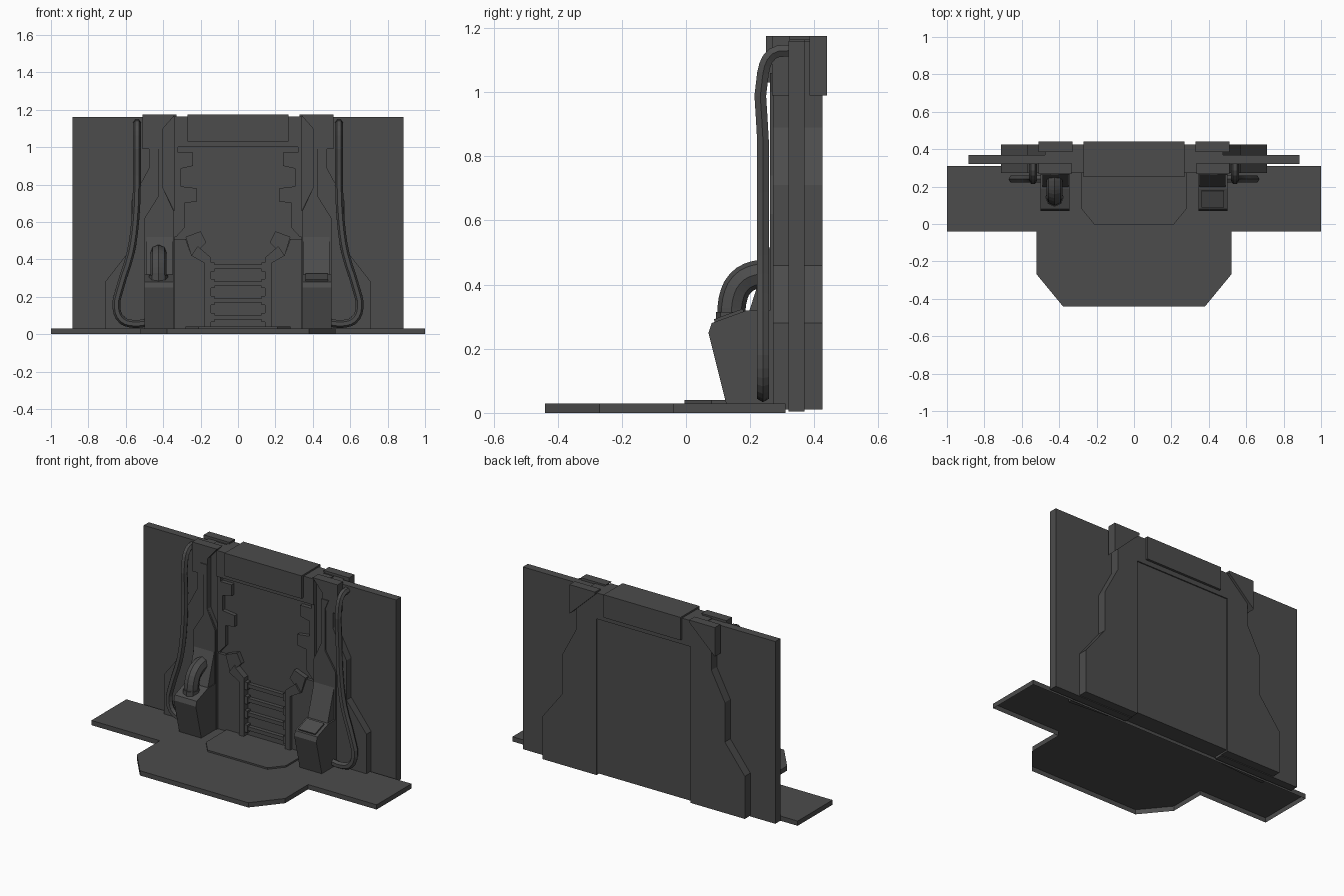
import bpy, bmesh, math
from mathutils import Vector

if "Cube" in bpy.data.objects:
    bpy.data.objects.remove(bpy.data.objects["Cube"])

grey = bpy.data.materials.new("dark grey")
grey.diffuse_color = (0.072, 0.072, 0.072, 1)
grey.use_nodes = True
grey.node_tree.nodes["Principled BSDF"].inputs["Base Color"].default_value = grey.diffuse_color


def prism(name, pts, lo, hi, axis="y", mirror=False, open_bottom=False):
    """Extrude a 2D outline: axis y takes (x,z), z takes (x,y), x takes (y,z)."""
    def place(p, d):
        return {"y": (p[0], d, p[1]), "z": (p[0], p[1], d), "x": (d, p[0], p[1])}[axis]
    bm = bmesh.new()
    for s in ((1, -1) if mirror else (1,)):
        a = [bm.verts.new(Vector(place(p, lo)) * Vector((1, 1, 1)).length / math.sqrt(3)) for p in pts]
        b = [bm.verts.new(place(p, hi)) for p in pts]
        if s < 0:
            for v in a + b:
                v.co.x = -v.co.x
        n = len(pts)
        if not open_bottom:
            bm.faces.new(a)
        bm.faces.new(b)
        for i in range(n):
            bm.faces.new((a[i], a[(i + 1) % n], b[(i + 1) % n], b[i]))
    bmesh.ops.recalc_face_normals(bm, faces=bm.faces[:])
    me = bpy.data.meshes.new(name)
    bm.to_mesh(me)
    bm.free()
    me.materials.append(grey)
    ob = bpy.data.objects.new(name, me)
    bpy.context.collection.objects.link(ob)
    return ob


def box(name, x0, x1, y0, y1, z0, z1, mirror=False):
    return prism(name, [(x0, z0), (x1, z0), (x1, z1), (x0, z1)], y0, y1, "y", mirror)


def tube(name, pts, radius, res):
    """Sweep a low-poly round section along a smooth path."""
    cu = bpy.data.curves.new(name, "CURVE")
    cu.dimensions = "3D"
    cu.bevel_depth, cu.bevel_resolution, cu.resolution_u = radius, res, 3
    cu.use_fill_caps = True
    sp = cu.splines.new("BEZIER")
    sp.bezier_points.add(len(pts) - 1)
    for bp, p in zip(sp.bezier_points, pts):
        bp.co = p
        bp.handle_left_type = bp.handle_right_type = "AUTO"
    tmp = bpy.data.objects.new(name + "_path", cu)
    bpy.context.collection.objects.link(tmp)
    bpy.context.view_layer.update()
    me = bpy.data.meshes.new_from_object(tmp.evaluated_get(bpy.context.evaluated_depsgraph_get()))
    bpy.data.objects.remove(tmp)
    me.materials.clear()
    me.materials.append(grey)
    for p in me.polygons:
        p.use_smooth = False
    ob = bpy.data.objects.new(name, me)
    bpy.context.collection.objects.link(ob)


# Floor: open-bottomed platform with a chamfered step plate
half = [(0.38, -0.44), (0.52, -0.27), (0.52, -0.04), (1, -0.04), (1, 0.31)]
prism("floor", half + [(-x, y) for x, y in reversed(half)], 0.0, 0.03, "z", open_bottom=True)
half = [(0.21, -0.005), (0.28, 0.08), (0.28, 0.30)]
prism("step_plate", half + [(-x, y) for x, y in reversed(half)], 0.03, 0.04, "z")

# Main wall and door slab
box("wall_panel", 0.33, 0.885, 0.32, 0.37, 0.005, 1.16, True)
box("door_slab", -0.34, 0.34, 0.305, 0.418, 0.02, 1.03)

# Pillars on both faces of the wall
outer = [(0.71, 0.01), (0.71, 0.28), (0.57, 0.46), (0.57, 0.71), (0.475, 0.89), (0.475, 1.16)]
prism("back_pillar", [(0.33, 0.01)] + outer + [(0.33, 1.16)], 0.37, 0.425, "y", True)
prism("front_pillar", [(0.34, 0.03)] + outer + [(0.40, 1.16), (0.40, 0.78), (0.34, 0.66)],
      0.272, 0.32, "y", True)
prism("front_pillar_rib", [(0.345, 0.1), (0.5, 0.1), (0.5, 0.62), (0.425, 0.74), (0.425, 1.0),
                           (0.45, 1.06), (0.40, 1.06), (0.40, 0.78), (0.345, 0.66)],
      0.262, 0.272, "y", True)
box("inner_jamb", 0.33, 0.41, 0.30, 0.37, 0.02, 1.165, True)

# Pillar caps and header
cap = [(0.33, 1.175), (0.51, 1.175), (0.51, 0.99), (0.33, 1.16)]
prism("back_cap", cap, 0.385, 0.44, "y", True)
prism("front_cap", [(0.335, 1.175), (0.51, 1.175), (0.51, 0.99), (0.40, 0.99), (0.40, 1.10)],
      0.268, 0.325, "y", True)
box("header_block", -0.27, 0.27, 0.25, 0.44, 1.03, 1.175)
box("header_frame", -0.34, 0.34, 0.272, 0.425, 1.0, 1.165)

# Toothed door frame
prism("door_frame", [(0.34, 1.0), (0.32, 1.0), (0.32, 0.97), (0.24, 0.97), (0.24, 0.90),
                     (0.305, 0.885), (0.305, 0.79), (0.22, 0.78), (0.22, 0.71),
                     (0.285, 0.70), (0.285, 0.57), (0.33, 0.52), (0.34, 0.52)],
      0.28, 0.31, "y", True)

# Lower door: posts, elbow blocks and side panels
prism("lower_post", [(0.145, 0.03), (0.145, 0.41), (0.215, 0.47), (0.25, 0.42), (0.18, 0.38),
                     (0.18, 0.03)], 0.265, 0.31, "y", True)
prism("elbow_block", [(0.17, 0.49), (0.20, 0.55), (0.28, 0.52), (0.25, 0.42), (0.20, 0.46)],
      0.275, 0.31, "y", True)
prism("side_panel", [(0.18, 0.03), (0.18, 0.38), (0.25, 0.42), (0.28, 0.51), (0.34, 0.51),
                     (0.34, 0.03)], 0.285, 0.31, "y", True)

# Four dumbbell bars
for i in range(4):
    z = 0.09 + 0.09 * i
    box("grille_bar", -0.13, 0.13, 0.28, 0.31, z - 0.012, z + 0.012)
    box("bar_bracket", 0.125, 0.147, 0.272, 0.31, z - 0.024, z + 0.024, True)

# Consoles with sloped back rests
prism("console", [(0.125, 0.03), (0.07, 0.25), (0.08, 0.28), (0.19, 0.32), (0.28, 0.32),
                  (0.28, 0.03)], 0.345, 0.50, "x", True)
prism("console_rest", [(0.195, 0.31), (0.265, 0.53), (0.28, 0.53), (0.28, 0.31)],
      0.35, 0.49, "x", True)
prism("console_screen", [(0.09, 0.283), (0.087, 0.292), (0.177, 0.325), (0.18, 0.316)],
      0.36, 0.48, "x")

# Thick hose on the left console
hx = -0.425
tube("console_hose", [(hx, 0.143, 0.28), (hx, 0.145, 0.35), (hx, 0.17, 0.405),
                      (hx, 0.215, 0.43), (hx, 0.28, 0.435)], 0.044, 2)
tube("hose_collar", [(hx, 0.143, 0.285), (hx, 0.143, 0.315)], 0.05, 2)

# Side cables
path = [(0.54, 0.33, 1.13), (0.54, 0.27, 1.12), (0.54, 0.24, 1.06), (0.54, 0.24, 0.85),
        (0.55, 0.24, 0.6), (0.575, 0.24, 0.43), (0.63, 0.24, 0.25), (0.65, 0.24, 0.14),
        (0.62, 0.24, 0.075), (0.56, 0.24, 0.055), (0.49, 0.24, 0.06)]
for s in (1, -1):
    tube("side_cable", [(s * x, y, z) for x, y, z in path], 0.021, 1)
